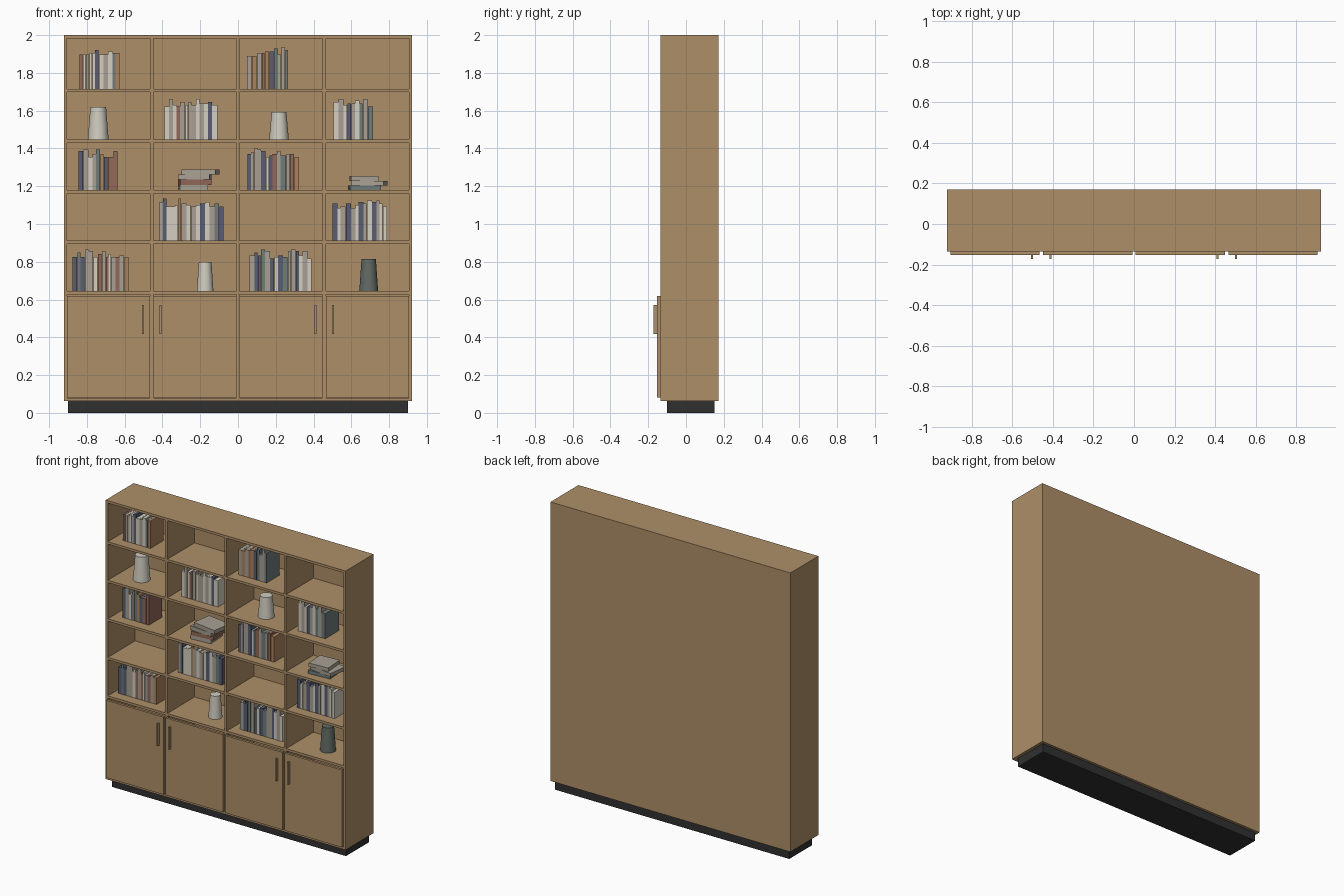
import bpy, math, random
from mathutils import Matrix

if "Cube" in bpy.data.objects:
    bpy.data.objects.remove(bpy.data.objects["Cube"])

random.seed(4)


def lin(v):
    v /= 255
    return v / 12.92 if v <= 0.04045 else ((v + 0.055) / 1.055) ** 2.4


def mat(name, r, g, b):
    m = bpy.data.materials.new(name)
    m.diffuse_color = (lin(r), lin(g), lin(b), 1)
    m.use_nodes = True
    m.node_tree.nodes["Principled BSDF"].inputs["Base Color"].default_value = m.diffuse_color
    return m


WOOD = mat("oak_wood", 174, 143, 104)
BLACK = mat("plinth_black", 48, 48, 48)
IVORY = mat("ivory_ceramic", 208, 204, 192)
DARK = mat("dark_ceramic", 98, 106, 100)
BOOK = {
    "c": mat("cream_cover", 212, 207, 194),
    "g": mat("stone_cover", 168, 160, 147),
    "n": mat("navy_cover", 88, 93, 114),
    "r": mat("rust_cover", 146, 104, 88),
    "t": mat("teal_grey_cover", 112, 125, 122),
    "b": mat("tan_cover", 172, 132, 94),
}


def box(name, x0, x1, y0, y1, z0, z1, m, rot=0):
    """Axis aligned box, optionally turned about its own vertical axis."""
    cx, cy, cz = (x0 + x1) / 2, (y0 + y1) / 2, (z0 + z1) / 2
    bpy.ops.mesh.primitive_cube_add(size=1, location=(cx, cy, cz), rotation=(0, 0, rot))
    o = bpy.context.object
    o.name = name
    o.data.transform(Matrix.Diagonal((x1 - x0, y1 - y0, z1 - z0, 1)))
    o.data.materials.append(m)
    return o


# Main dimensions
W, T = 0.922, 0.017            # half width, board thickness
FRONT, BACK = -0.136, 0.171
INNER = BACK - 0.008
Z0, Z1 = 0.062, 2.0
PITCH = (2 * W - T) / 4
SHELF = [0.644 + 0.2677 * i for i in range(5)]   # upper face of each shelf

# Carcass
box("plinth", -0.90, 0.90, -0.10, 0.152, 0, Z0, BLACK)
box("back_panel", -W, W, INNER, BACK, Z0, Z1, WOOD)
for s, side in ((-1, "left"), (1, "right")):
    a, b = sorted((s * W, s * (W - T)))
    box(side + "_side", a, b, FRONT, INNER, Z0, Z1, WOOD)
box("top_board", -W + T, W - T, FRONT, INNER, Z1 - T, Z1, WOOD)
box("bottom_board", -W + T, W - T, FRONT, INNER, Z0, Z0 + T, WOOD)
for i in (-1, 0, 1):
    box("divider", i * PITCH - T / 2, i * PITCH + T / 2, FRONT, INNER, Z0 + T, Z1 - T, WOOD)

# Shelves, doors and handles, bay by bay
for i in range(4):
    a = -W + T + i * PITCH
    b = a + PITCH - T
    for z in SHELF:
        box("shelf", a, b, FRONT, INNER, z - T, z, WOOD)
    box("door", a, b, FRONT - 0.017, FRONT, 0.082, 0.62, WOOD)
    hx = b - 0.037 if i % 2 == 0 else a + 0.037
    box("handle", hx - 0.005, hx + 0.005, -0.172, FRONT - 0.017, 0.417, 0.571, WOOD)

# Rows of standing books: shelf, x range, cover letter plus height digit (0 low, 9 tall)
ROWS = [
    (4, -0.838, -0.627, "r4 c4 g4 c5 c5 n7 c4 g4 c6 t5 b5"),
    (4, 0.048, 0.267, "g3 b3 g5 r5 b6 n6 t8 g4 g9 t7"),
    (3, -0.389, -0.108, "c3 g8 c4 r3 g6 c4 g6 g4 c8 g5 c5 n6 c4"),
    (3, 0.505, 0.717, "c6 g8 c4 n5 g5 c7 t5 g8 t3"),
    (2, -0.844, -0.638, "n7 g8 c3 g5 t8 b5 n3 r3 r7"),
    (2, 0.050, 0.325, "n5 g6 g9 g8 n7 c3 n4 r5 g7 t4 g5 r5 b3"),
    (1, -0.415, -0.077, "g7 n9 c4 c4 c5 b9 g6 c5 g4 c5 n6 c7 g4 t6 n4"),
    (1, 0.500, 0.790, "n6 c3 g4 n6 g3 c5 n7 g6 c8 n7 g8 c6 c4"),
    (0, -0.876, -0.580, "n4 t7 n4 g9 g8 c4 r6 g8 r4 c6 g4 r4 g5 b4"),
    (0, 0.061, 0.389, "g5 n7 n5 t9 g8 n3 c4 n5 t4 g8 g9 n8 c5 g8 c3"),
]
for k, x0, x1, spec in ROWS:
    books = spec.split()
    w = [random.uniform(0.7, 1.3) for _ in books]
    x = x0
    for wi, code in zip(w, books):
        bw = wi / sum(w) * (x1 - x0)
        h = 0.15 + 0.008 * int(code[1])
        d = random.uniform(0.135, 0.15)
        box("standing_book", x, x + bw - 0.001, -0.065, -0.065 + d,
            SHELF[k], SHELF[k] + h, BOOK[code[0]])
        x += bw

# Lying book stacks: shelf, base height step, books as (cover, x0, x1, turn)
STACKS = [
    (0.0275, [("g", -0.313, -0.164, 4), ("r", -0.312, -0.145, 5),
              ("g", -0.312, -0.145, -5), ("g", -0.288, -0.108, -9)]),
    (0.0245, [("t", 0.588, 0.752, 4), ("g", 0.608, 0.782, -8), ("g", 0.594, 0.738, 4)]),
]
for step, books in STACKS:
    for i, (c, a, b, turn) in enumerate(books):
        z = SHELF[2] + i * step
        box("lying_book", a, b, -0.075, 0.065, z, z + step, BOOK[c], math.radians(turn))

# Tapered vases: shelf, x, base radius, height, material
for k, x, r, h, m in [(3, -0.74, 0.055, 0.172, IVORY), (3, 0.217, 0.052, 0.146, IVORY),
                      (0, -0.174, 0.044, 0.156, IVORY), (0, 0.692, 0.050, 0.170, DARK)]:
    bpy.ops.mesh.primitive_cone_add(vertices=32, radius1=r, radius2=r * 0.76, depth=h,
                                    location=(x, 0, SHELF[k] + h / 2))
    o = bpy.context.object
    o.name = "vase"
    o.data.materials.append(m)
    bpy.ops.object.shade_smooth_by_angle(angle=math.radians(35))
